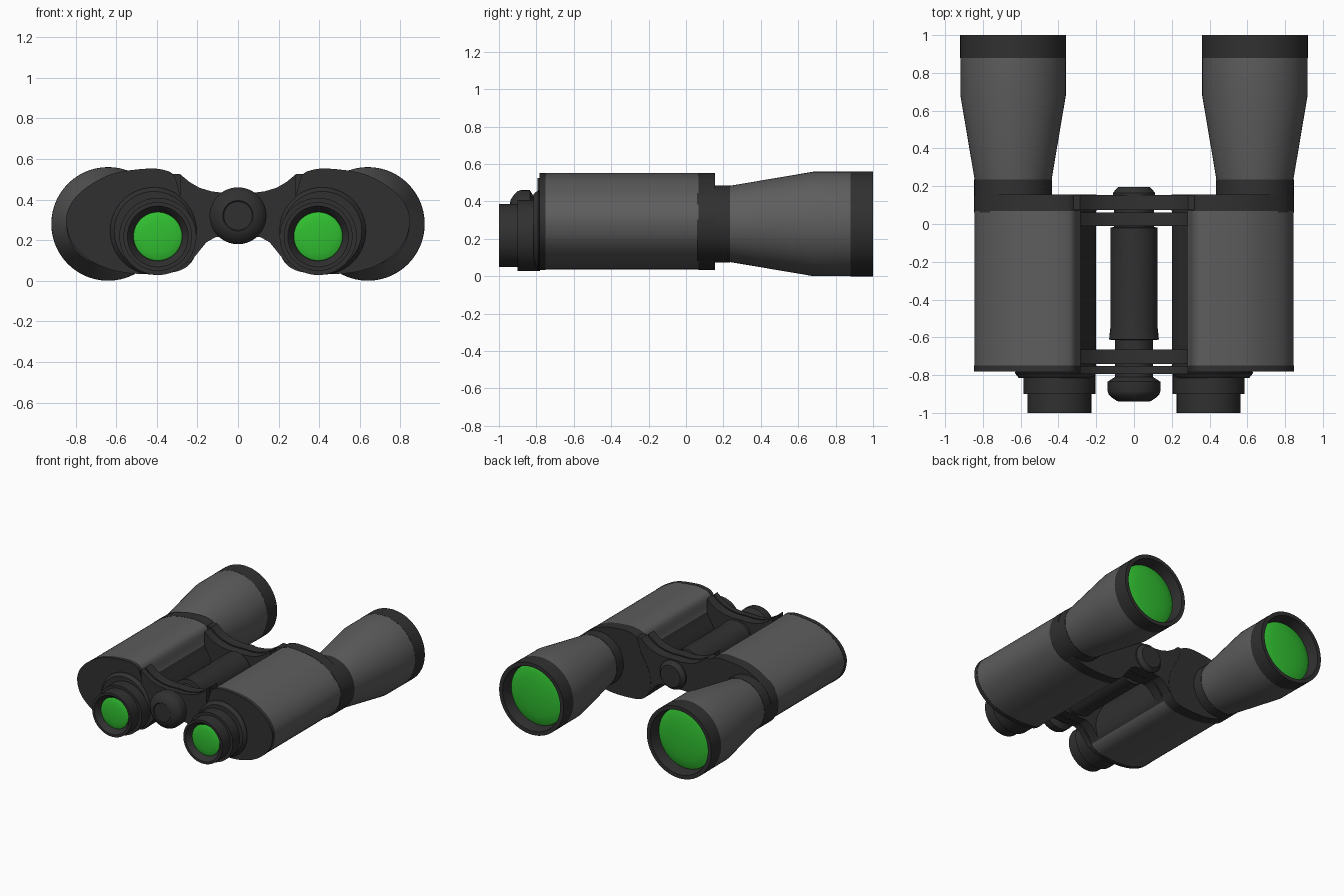
import bpy, bmesh, math
from mathutils import Vector

if "Cube" in bpy.data.objects:
    bpy.data.objects.remove(bpy.data.objects["Cube"])


def material(name, rgb):
    m = bpy.data.materials.new(name)
    m.diffuse_color = (*rgb, 1)
    m.use_nodes = True
    m.node_tree.nodes["Principled BSDF"].inputs["Base Color"].default_value = m.diffuse_color
    return m


GREY = material("grey_rubber", (0.11, 0.11, 0.11))
DARK = material("dark_plastic", (0.03, 0.03, 0.03))
GREEN = material("green_glass", (0.03, 0.52, 0.03))


def finish(bm, name, mat, mirror):
    bmesh.ops.remove_doubles(bm, verts=bm.verts, dist=1e-5)
    bmesh.ops.recalc_face_normals(bm, faces=bm.faces)
    for f in bm.faces:
        f.smooth = True
    me = bpy.data.meshes.new(name)
    bm.to_mesh(me)
    bm.free()
    me.set_sharp_from_angle(angle=math.radians(28))
    me.materials.append(mat)
    ob = bpy.data.objects.new(name, me)
    bpy.context.collection.objects.link(ob)
    if mirror:
        ob.modifiers.new("mirror", 'MIRROR').use_clip = False
    return ob


def lathe(name, profile, cx, cz, mat, mirror=True, n=56):
    """Revolve (radius, y) points about an axis parallel to y."""
    bm = bmesh.new()
    rings = []
    for r, y in profile:
        rings.append([bm.verts.new((cx + r * math.cos(a), y, cz + r * math.sin(a)))
                      for a in (2 * math.pi * i / n for i in range(n))])
    for a, b in zip(rings, rings[1:]):
        for i in range(n):
            j = (i + 1) % n
            bm.faces.new((a[i], a[j], b[j], b[i]))
    return finish(bm, name, mat, mirror)


def dome(r, y_edge, y_mid, k=6):
    """Lens profile from the edge to the centre."""
    return [(r * math.cos(t), y_edge + (y_mid - y_edge) * math.sin(t))
            for t in (math.pi / 2 * i / k for i in range(k + 1))]


def spline(pts, k=5):
    """Closed smooth outline through the points."""
    out, n = [], len(pts)
    for i in range(n):
        p0, p1, p2, p3 = (Vector(pts[(i + d) % n]) for d in (-1, 0, 1, 2))
        for s in range(k):
            t = s / k
            out.append(0.5 * (2 * p1 + (p2 - p0) * t + (2 * p0 - 5 * p1 + 4 * p2 - p3) * t * t
                              + (3 * p1 - p0 - 3 * p2 + p3) * t ** 3))
    return out


def prism(name, outline, y0, y1, mat, mirror=True):
    bm = bmesh.new()
    a = [bm.verts.new((x, y0, z)) for x, z in outline]
    b = [bm.verts.new((x, y1, z)) for x, z in outline]
    n = len(a)
    bm.faces.new(a)
    bm.faces.new(b[::-1])
    for i in range(n):
        j = (i + 1) % n
        bm.faces.new((a[i], a[j], b[j], b[i]))
    return finish(bm, name, mat, mirror)


# Prism housings with dark inner flank
BODY = spline([(0.845, 0.29), (0.82, 0.38), (0.75, 0.455), (0.62, 0.525), (0.46, 0.55),
               (0.37, 0.545), (0.315, 0.515), (0.285, 0.42), (0.225, 0.31), (0.2, 0.21),
               (0.22, 0.11), (0.28, 0.055), (0.38, 0.038), (0.55, 0.04), (0.7, 0.085),
               (0.81, 0.18)])
body = prism("prism_housing", BODY, -0.755, 0.07, GREY)
body.data.materials.append(DARK)
for p in body.data.polygons:
    if p.center.x < 0.285 and p.center.z > 0.1:
        p.material_index = 1
mid = Vector((0.52, 0.295))
prism("rear_cover", [mid + (p - mid) * 1.006 for p in BODY], -0.782, -0.75, DARK)
prism("front_cover", [mid + (p - mid) * 1.006 for p in BODY], 0.068, 0.155, DARK)

# Hinge bridges, mirrored halves drawn as one hourglass outline
half = [(0, 0.435), (0.07, 0.433), (0.13, 0.44), (0.19, 0.458), (0.24, 0.487), (0.285, 0.525),
        (0.33, 0.525), (0.33, 0.09), (0.235, 0.09), (0.2, 0.135), (0.155, 0.19),
        (0.11, 0.215), (0.06, 0.215), (0, 0.215)]
BRIDGE = half + [(-x, z) for x, z in half[-2:0:-1]]
CLIP = [(max(-0.285, min(0.285, x)), z) for x, z in BRIDGE]
for name, y0, y1, shape in (("rear_bridge", -0.795, -0.752, CLIP),
                            ("rear_inner_bridge", -0.74, -0.665, CLIP),
                            ("front_inner_bridge", -0.01, 0.062, CLIP),
                            ("front_bridge", 0.075, 0.153, BRIDGE)):
    prism(name, shape, y0, y1, DARK, mirror=False)

# Objective barrels
OX, OZ = 0.64, 0.28
lathe("objective_collar", [(0, 0.06), (0.206, 0.06), (0.206, 0.235), (0, 0.235)], OX, OZ, DARK)
lathe("objective_barrel", [(0.203, 0.23), (0.279, 0.68), (0.279, 0.885)], OX, OZ, GREY)
lathe("objective_rim", [(0.279, 0.88), (0.28, 0.88), (0.28, 1.0), (0.25, 1.0),
                        (0.235, 0.92), (0.235, 0.88)], OX, OZ, DARK)
lathe("objective_lens", dome(0.237, 0.91, 0.95), OX, OZ, GREEN)

# Eyepieces
EX, EZ = 0.395, 0.218
lathe("eyepiece_flange", [(0, -0.77), (0.2, -0.77), (0.215, -0.785), (0.215, -0.79),
                          (0.195, -0.815), (0, -0.815)], 0.415, 0.245, DARK)
lathe("eyepiece_ring", [(0, -0.78), (0.19, -0.78), (0.19, -0.9), (0.16, -0.9)], EX, EZ, DARK)
lathe("eyecup", [(0.169, -0.89), (0.169, -1.0), (0.15, -1.0), (0.125, -0.97),
                 (0.118, -0.95)], EX, EZ, DARK)
lathe("eyepiece_lens", dome(0.12, -0.96, -0.98), EX, EZ, GREEN)

# Focus shaft, knob and hinge cap
lathe("focus_shaft", [(0, -0.82), (0.1, -0.82), (0.1, -0.615), (0.132, -0.612), (0.125, -0.545),
                      (0.125, -0.02), (0.105, -0.015), (0.105, 0.16), (0, 0.16)],
      0, 0.32, DARK, mirror=False)
lathe("focus_knob", [(0, -0.935), (0.07, -0.935), (0.075, -0.94), (0.088, -0.938), (0.115, -0.92),
                     (0.135, -0.9), (0.14, -0.885), (0.14, -0.835), (0.125, -0.825),
                     (0.1, -0.81), (0, -0.81)], 0, 0.32, DARK, mirror=False)
lathe("hinge_cap", [(0, 0.15), (0.112, 0.15), (0.112, 0.165), (0.085, 0.195), (0, 0.195)],
      0, 0.32, DARK, mirror=False)
